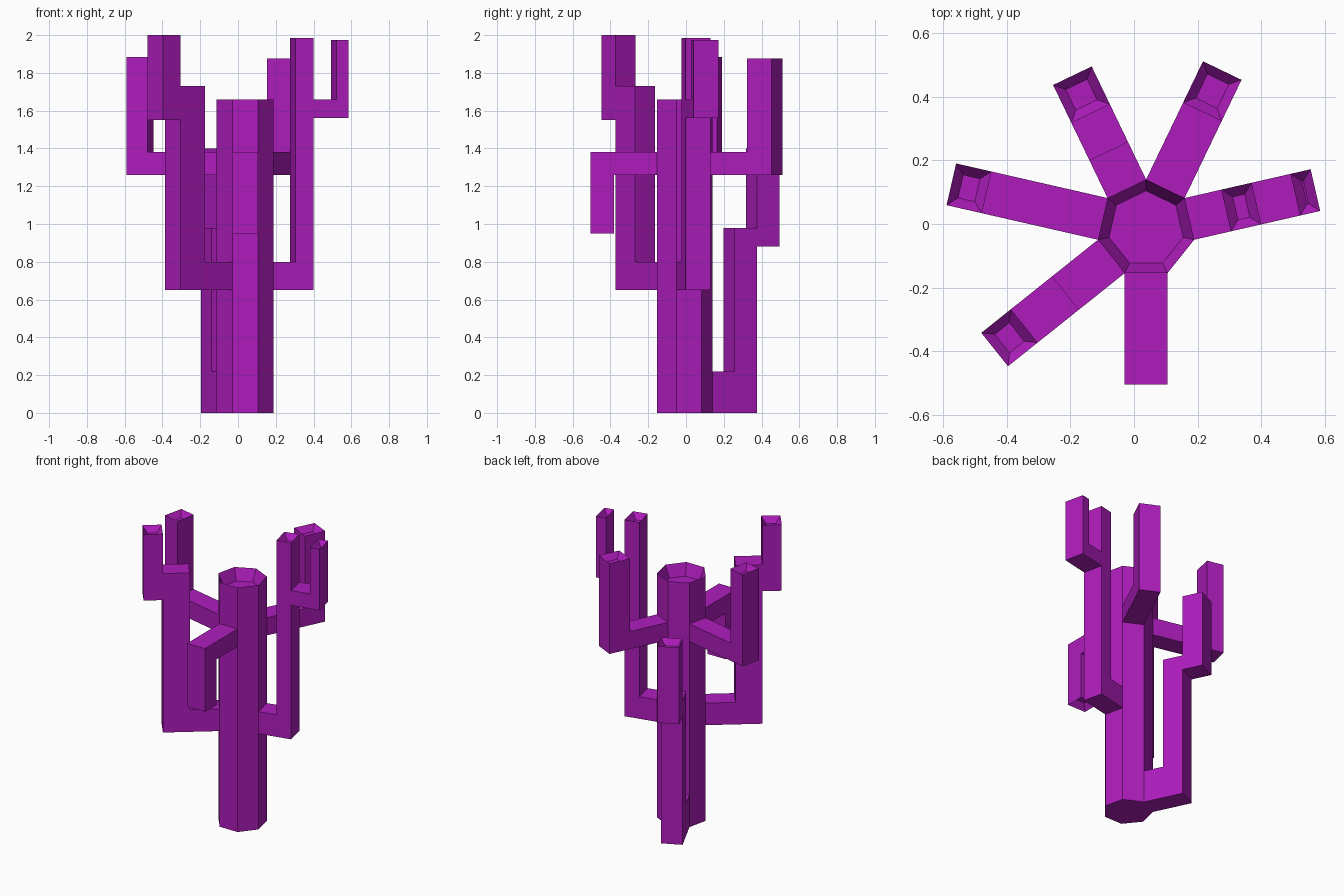
import bpy, bmesh, math
from mathutils import Vector

if "Cube" in bpy.data.objects:
    bpy.data.objects.remove(bpy.data.objects["Cube"])

CENTRE = Vector((0.038, -0.015, 0))
R, SIDES = 0.155, 7
HALF = R * math.sin(math.pi / SIDES)       # half width of a trunk side
BASE = R * math.cos(math.pi / SIDES) - 0.004

mat = bpy.data.materials.new("purple")
mat.diffuse_color = (0.42, 0.012, 0.5, 1)
mat.use_nodes = True
mat.node_tree.nodes["Principled BSDF"].inputs["Base Color"].default_value = mat.diffuse_color


def finish(bm, name):
    bmesh.ops.recalc_face_normals(bm, faces=bm.faces)
    me = bpy.data.meshes.new(name)
    bm.to_mesh(me)
    bm.free()
    me.materials.append(mat)
    ob = bpy.data.objects.new(name, me)
    bpy.context.collection.objects.link(ob)
    return ob


def prism(bm, ring, offset):
    """Extrude a closed outline along offset."""
    face = bm.faces.new([bm.verts.new(p) for p in ring])
    ext = bmesh.ops.extrude_face_region(bm, geom=[face], use_keep_orig=True)
    verts = [g for g in ext["geom"] if isinstance(g, bmesh.types.BMVert)]
    bmesh.ops.translate(bm, verts=verts, vec=offset)
    bmesh.ops.recalc_face_normals(bm, faces=bm.faces)


def hollow(bm, faces, thickness, depth):
    """Sink a sloped pit into each given face."""
    bmesh.ops.inset_individual(bm, faces=faces, thickness=thickness,
                               depth=-depth, use_even_offset=True)


def arm(name, side, outline, tips):
    """Side outline (distance, height) turned to a trunk side; tips = heights of hollow ends."""
    a = math.pi / 2 + (side + 0.5) * 2 * math.pi / SIDES
    out = Vector((math.cos(a), math.sin(a), 0))
    across = Vector((-out.y, out.x, 0))
    bm = bmesh.new()
    ring = [CENTRE + out * r - across * HALF + Vector((0, 0, z)) for r, z in outline]
    prism(bm, ring, across * HALF * 2)
    ends = [f for f in bm.faces if abs(f.normal.z) > 0.9
            and any(abs(f.calc_center_median().z - t) < 0.001 for t in tips)]
    hollow(bm, ends, 0.03, 0.04)
    finish(bm, name)


# Seven-sided trunk with a sunken top
bm = bmesh.new()
ring = []
for i in range(SIDES):
    a = math.pi / 2 + i * 2 * math.pi / SIDES
    ring.append(CENTRE + Vector((R * math.cos(a), R * math.sin(a), 0)))
prism(bm, ring, Vector((0, 0, 1.66)))
hollow(bm, [f for f in bm.faces if f.normal.z > 0.9], 0.032, 0.08)
finish(bm, "trunk")

# Back left arm, low, with a stepped-out upper column
arm("back_left_arm", 0, [
    (BASE, 0), (0.402, 0), (0.402, 0.88), (0.534, 0.88), (0.534, 1.40),
    (0.402, 1.40), (0.402, 0.98), (0.27, 0.98), (0.27, 0.22), (BASE, 0.22)], [1.40])

# Left arm, simple elbow
arm("left_arm", 1, [
    (BASE, 1.26), (0.628, 1.26), (0.628, 1.885), (0.514, 1.885),
    (0.514, 1.38), (BASE, 1.38)], [1.885])

# Front left arm, with a stepped-out upper column
arm("front_left_arm", 2, [
    (BASE, 0.65), (0.49, 0.65), (0.49, 1.55), (0.609, 1.55), (0.609, 2.0),
    (0.49, 2.0), (0.49, 1.73), (0.324, 1.73), (0.324, 0.80), (BASE, 0.80)], [2.0])

# Front arm, hanging down
arm("front_arm", 3, [
    (BASE, 1.38), (0.49, 1.38), (0.49, 0.95), (0.365, 0.95),
    (0.365, 1.26), (BASE, 1.26)], [0.95])

# Right arm, forked
arm("right_arm", 5, [
    (BASE, 0.65), (0.356, 0.65), (0.356, 1.56), (0.546, 1.56), (0.546, 1.975),
    (0.481, 1.975), (0.481, 1.66), (0.356, 1.66), (0.356, 1.985),
    (0.258, 1.985), (0.258, 0.80), (BASE, 0.80)], [1.975, 1.985])

# Back right arm, simple elbow
arm("back_right_arm", 6, [
    (BASE, 1.26), (0.552, 1.26), (0.552, 1.875), (0.408, 1.875),
    (0.408, 1.38), (BASE, 1.38)], [1.875])
